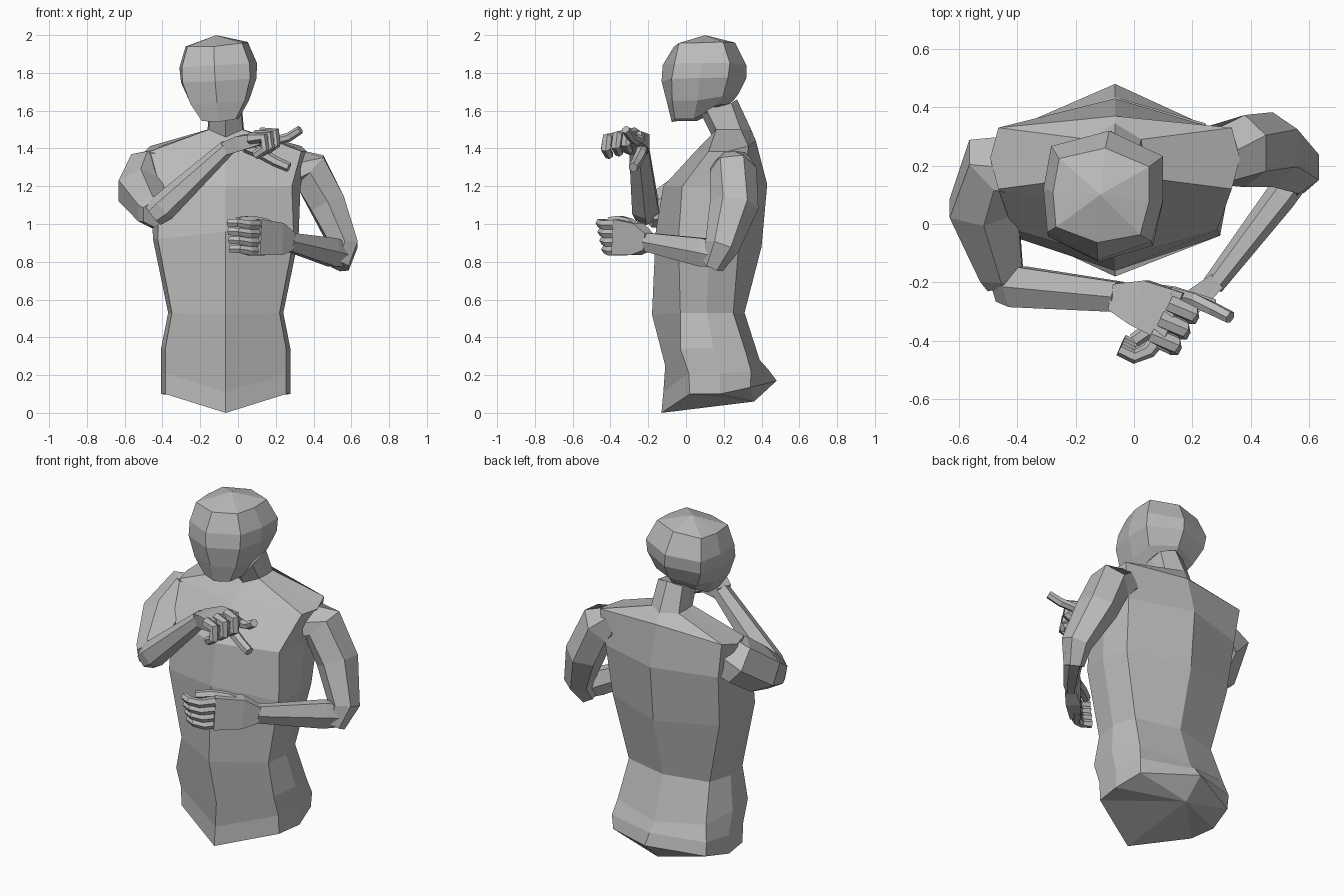
import bpy, bmesh, math
from mathutils import Vector, Matrix

default_cube = bpy.data.objects.get("Cube")
if default_cube:
    bpy.data.objects.remove(default_cube, do_unlink=True)

GREY = (0.5, 0.5, 0.5, 1.0)
grey = bpy.data.materials.new("plain grey")
grey.use_nodes = True
grey.diffuse_color = GREY
grey.node_tree.nodes["Principled BSDF"].inputs["Base Color"].default_value = GREY

X_AXIS, Y_AXIS, Z_AXIS = Vector((1, 0, 0)), Vector((0, 1, 0)), Vector((0, 0, 1))


def loft(name, rings, start_pole=None, end_pole=None):
    """Skin a stack of equal rings and close both ends, flat or to a pole."""
    mesh_builder = bmesh.new()
    layers = [[mesh_builder.verts.new(point) for point in ring] for ring in rings]
    count = len(layers[0])
    for lower, upper in zip(layers, layers[1:]):
        for i in range(count):
            j = (i + 1) % count
            mesh_builder.faces.new((lower[i], lower[j], upper[j], upper[i]))
    for layer, pole in ((layers[0], start_pole), (layers[-1], end_pole)):
        if pole is None:
            mesh_builder.faces.new(layer)
            continue
        tip = mesh_builder.verts.new(pole)
        for i in range(count):
            mesh_builder.faces.new((layer[i], layer[(i + 1) % count], tip))
    bmesh.ops.recalc_face_normals(mesh_builder, faces=mesh_builder.faces[:])
    mesh = bpy.data.meshes.new(name)
    mesh_builder.to_mesh(mesh)
    mesh_builder.free()
    mesh.materials.append(grey)
    part = bpy.data.objects.new(name, mesh)
    bpy.context.collection.objects.link(part)
    return part


def body_ring(front, front_corner, back_corner, back, side_z):
    """Eight-sided symmetric section: front, corner, side, corner, back, mirrored."""
    front_y, front_z = front
    back_y, back_z = back
    corner_w, corner_y = front_corner
    rear_w, rear_y = back_corner
    side_w = max(corner_w, rear_w) * 1.07
    half = [
        Vector((corner_w, corner_y, side_z)),
        Vector((side_w, (corner_y + rear_y) / 2, side_z)),
        Vector((rear_w, rear_y, (side_z + back_z) / 2)),
    ]
    mirrored = [Vector((-p.x, p.y, p.z)) for p in reversed(half)]
    return [Vector((0, front_y, front_z)), *half, Vector((0, back_y, back_z)), *mirrored]


def limb(name, path, reference, sides=6):
    """Tapered limb: each path entry is a position, then its two half sizes.
    The first half size lies along the reference axis."""
    points = [Vector(entry[:3]) for entry in path]
    # square sections are measured across their flats
    grow = math.sqrt(2) if sides == 4 else 1.08
    rings = []
    for index, (point, entry) in enumerate(zip(points, path)):
        before = points[max(index - 1, 0)]
        after = points[min(index + 1, len(points) - 1)]
        tangent = (after - before).normalized()
        across = (reference - tangent * reference.dot(tangent)).normalized()
        normal = tangent.cross(across)
        ring = []
        for step in range(sides):
            angle = math.tau * (step + 0.5) / sides
            ring.append(point + across * (entry[3] * grow * math.cos(angle))
                        + normal * (entry[4] * grow * math.sin(angle)))
        rings.append(ring)
    return loft(name, rings)


def digit(name, points, reference, radius=0.02):
    """Finger or thumb that narrows a little to its tip."""
    last = len(points) - 1
    path = []
    for index, point in enumerate(points):
        size = radius * (1 - 0.2 * index / last)
        path.append((*point, size, size))
    return limb(name, path, reference)


# Torso with the neck: front, front corner, back corner, back, side height
torso_rings = [
    body_ring((-.13, 0), (.32, .02), (.305, .34), (.48, .17), .10),
    body_ring((-.12, .11), (.32, .015), (.31, .345), (.435, .23), .21),
    body_ring((-.11, .25), (.32, -.03), (.29, .32), (.39, .28), .34),
    body_ring((-.18, .52), (.285, -.03), (.265, .25), (.31, .53), .53),
    body_ring((-.16, .96), (.36, -.04), (.35, .28), (.40, .88), .92),
    body_ring((-.12, 1.2), (.35, -.02), (.37, .32), (.43, 1.21), 1.2),
    body_ring((.04, 1.375), (.40, .12), (.40, .33), (.37, 1.44), 1.385),
    body_ring((.14, 1.46), (.09, .16), (.09, .29), (.345, 1.5), 1.5),
    body_ring((.07, 1.6), (.08, .10), (.08, .24), (.27, 1.66), 1.62),
]
torso = loft("torso", torso_rings, start_pole=(0, .36, .06))
torso.data.transform(Matrix.Translation((-.065, 0, 0)))

# Head, slightly turned and tilted
head_rings = [
    body_ring((-.075, 1.54), (.09, -.05), (.085, .15), (.25, 1.65), 1.55),
    body_ring((-.10, 1.64), (.145, -.06), (.145, .21), (.28, 1.69), 1.645),
    body_ring((-.13, 1.755), (.18, -.06), (.188, .24), (.32, 1.77), 1.76),
    body_ring((-.125, 1.84), (.18, -.045), (.193, .25), (.32, 1.84), 1.84),
    body_ring((-.065, 1.94), (.145, -.025), (.155, .21), (.26, 1.96), 1.95),
]
head = loft("head", head_rings, end_pole=(0, .10, 2))
pivot = Vector((0, .10, 1.8))
turn = Matrix.Rotation(-.09, 4, "Z") @ Matrix.Rotation(-.06, 4, "Y")
head.data.transform(Matrix.Translation(pivot + X_AXIS * -.103) @ turn
                    @ Matrix.Translation(-pivot))

# Right arm, raised across the chest
limb("right_upper_arm", [
    (-.38, .21, 1.30, .09, .12), (-.48, .20, 1.28, .11, .125),
    (-.515, .06, 1.18, .125, .12), (-.455, -.16, 1.065, .08, .09),
    (-.44, -.20, 1.055, .07, .07)], X_AXIS)
limb("right_forearm", [
    (-.45, -.21, 1.045, .06, .06), (-.40, -.215, 1.085, .075, .07),
    (-.05, -.25, 1.41, .055, .04)], Y_AXIS)
limb("right_palm", [
    (-.07, -.25, 1.40, .045, .035), (.02, -.27, 1.43, .08, .04),
    (.14, -.32, 1.455, .09, .03)], Y_AXIS, sides=4)

# Right hand: three curled fingers, forefinger and thumb held out
curl = [(-.03, .01, 0), (.05, -.03, 0), (.05, -.04, -.055), (0, -.02, -.09)]
for i, finger in enumerate(("middle", "ring", "little")):
    knuckle = Vector((.15 - .03 * i, -.28 - .053 * i, 1.48 - .013 * i))
    digit("right_" + finger + "_finger", [knuckle + Vector(c) for c in curl],
          Y_AXIS, radius=.029)
digit("right_forefinger",
      [(.12, -.24, 1.46), (.20, -.26, 1.44), (.27, -.29, 1.46), (.33, -.32, 1.5)],
      Y_AXIS, radius=.026)
digit("right_thumb",
      [(.04, -.23, 1.41), (.13, -.24, 1.37), (.20, -.26, 1.33), (.27, -.28, 1.3)],
      Y_AXIS, radius=.03)

# Left arm, hanging with the elbow bent
limb("left_upper_arm", [
    (.27, .235, 1.30, .09, .11), (.38, .25, 1.285, .11, .115),
    (.475, .255, 1.10, .10, .12), (.565, .19, .88, .075, .085),
    (.54, .14, .775, .05, .055)], X_AXIS)
limb("left_forearm", [
    (.565, .18, .83, .065, .05), (.50, .09, .85, .08, .05),
    (.27, -.21, .905, .052, .035)], Z_AXIS)
limb("left_palm", [
    (.28, -.20, .905, .045, .03), (.21, -.26, .92, .085, .04),
    (.10, -.37, .93, .095, .03)], Z_AXIS, sides=4)

# Left hand: four gently bent fingers stacked in height, thumb on top
bend = [(.12, -.35, 0), (.05, -.435, 0), (0, -.455, .01), (-.05, -.43, .012)]
for i, finger in enumerate(("fore", "middle", "ring", "little")):
    offset = Vector((.004 * i, .01 * i, .995 - .046 * i))
    digit("left_" + finger + "_finger", [Vector(b) + offset for b in bend],
          Z_AXIS, radius=.026)
digit("left_thumb",
      [(.22, -.25, .96), (.14, -.30, 1.005), (.07, -.35, 1.02), (0, -.40, 1.015)],
      Z_AXIS, radius=.029)
